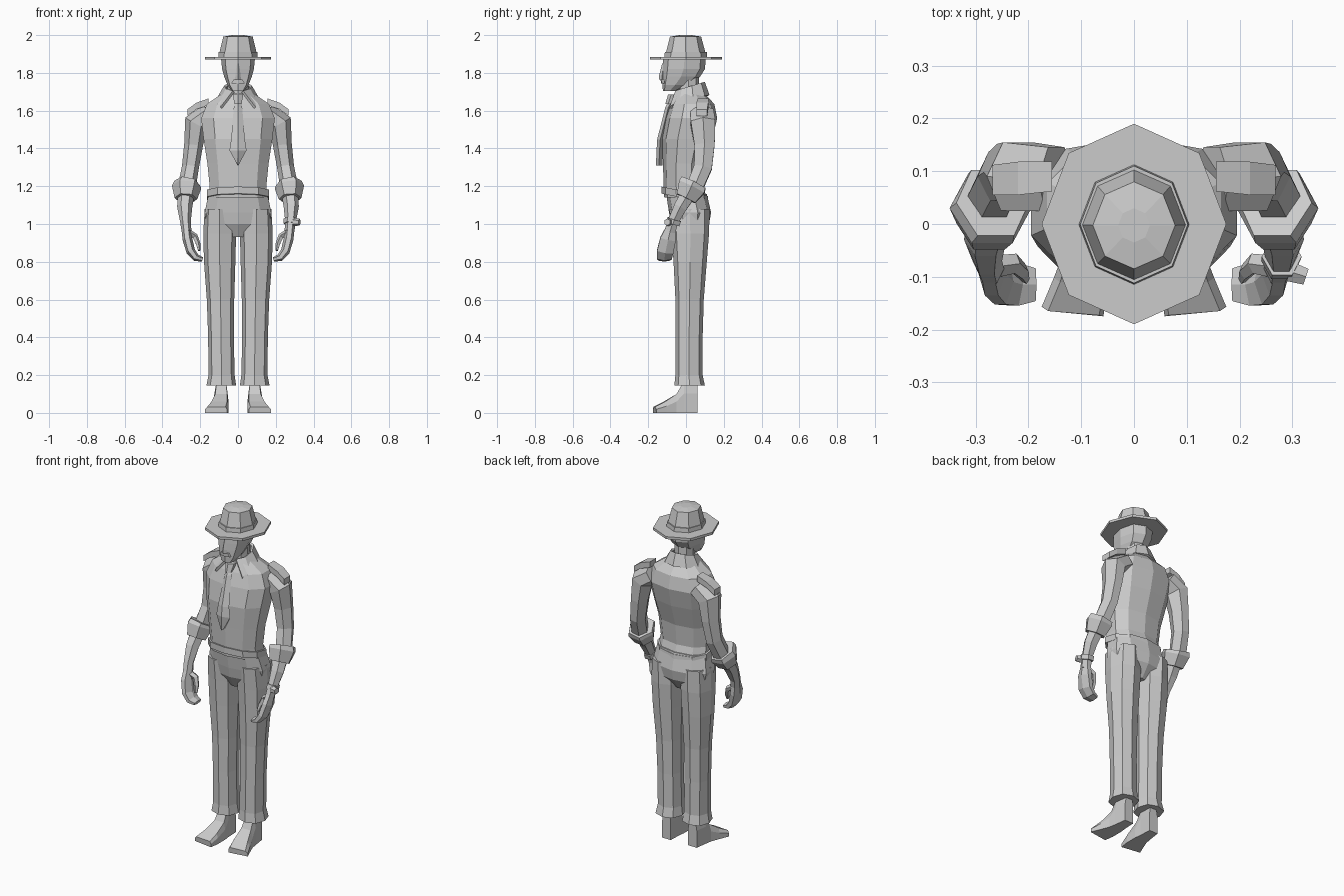
import bpy, bmesh, math
from mathutils import Vector

grey = bpy.data.materials.new("plain_grey")
grey.diffuse_color = (0.6, 0.6, 0.6, 1)


def loft(name, rings, sides=(1,), caps=True):
    """Skin a list of point rings; sides (1, -1) also makes the mirrored copy."""
    for s in sides:
        bm = bmesh.new()
        rows = [[bm.verts.new((s * p[0], p[1], p[2])) for p in r] for r in rings]
        n = len(rows[0])
        for a, b in zip(rows, rows[1:]):
            for i in range(n):
                j = (i + 1) % n
                bm.faces.new((a[i], a[j], b[j], b[i]))
        if caps:
            bm.faces.new(rows[0])
            bm.faces.new(rows[-1])
        bmesh.ops.recalc_face_normals(bm, faces=bm.faces)
        label = name if len(sides) == 1 else name + ("_left" if s > 0 else "_right")
        finish(label, bm)


def finish(name, bm):
    me = bpy.data.meshes.new(name)
    bm.to_mesh(me)
    bm.free()
    me.materials.append(grey)
    ob = bpy.data.objects.new(name, me)
    bpy.context.collection.objects.link(ob)
    return ob


def ring(z, hw, front, back, n=8, cx=0, tilt=0, p=1.0):
    """Level ring, first point at the front; p below 1 makes it boxier."""
    pw = lambda v: math.copysign(abs(v) ** p, v) if abs(v) > 1e-6 else 0
    mx = max(pw(math.sin(math.tau * i / n)) for i in range(n))
    pts = []
    for i in range(n):
        a = math.tau * i / n
        y = (front + back) / 2 - (back - front) / 2 * pw(math.cos(a))
        pts.append((cx + hw * pw(math.sin(a)) / mx, y, z + tilt * y))
    return pts


def limb(name, path, n=6, sides=(1, -1)):
    """Tube along (x, y, z, width radius, depth radius) points."""
    c = [Vector(q[:3]) for q in path]
    rings = []
    for i, q in enumerate(path):
        d = (c[min(i + 1, len(c) - 1)] - c[max(i - 1, 0)]).normalized()
        v = Vector((0, 1, 0))
        v = (v - d * v.dot(d)).normalized()
        u = v.cross(d)
        rings.append([c[i] + u * q[3] * math.cos(math.tau * k / n)
                      + v * q[4] * math.sin(math.tau * k / n) for k in range(n)])
    loft(name, rings, sides)


BOTH = (1, -1)

# Hat: brim, band and tapered crown with a slight dome
loft("hat_brim", [ring(1.87, .175, -.19, .19), ring(1.885, .175, -.19, .19)])
loft("hat_band", [ring(1.88, .105, -.115, .113), ring(1.91, .102, -.112, .11)])
loft("hat_crown", [ring(1.90, .1, -.108, .105), ring(1.992, .078, -.085, .08),
                   ring(2.0, .03, -.035, .03)])

# Head, nose, lip and neck
loft("head", [ring(1.705, .034, -.122, -.05, p=.7), ring(1.735, .055, -.125, .01, p=.7),
              ring(1.78, .073, -.127, .075, p=.8), ring(1.82, .084, -.125, .1, p=.8),
              ring(1.88, .09, -.12, .105, p=.8)])
loft("nose", [ring(1.765, .016, -.143, -.11, 4), ring(1.785, .014, -.143, -.11, 4),
              ring(1.85, .006, -.126, -.11, 4)])
loft("moustache", [ring(1.745, .035, -.132, -.11, 6), ring(1.765, .022, -.135, -.11, 6)])
loft("neck", [ring(1.62, .062, -.05, .085), ring(1.72, .055, -.045, .07),
              ring(1.82, .055, -.045, .068)])

# Jacket body and waistband
torso = [(1.14, .155, -.115, .11), (1.2, .15, -.118, .09), (1.32, .162, -.122, .1),
         (1.45, .182, -.128, .14), (1.56, .195, -.108, .165), (1.635, .165, -.082, .15),
         (1.69, .085, -.055, .1)]
loft("jacket", [ring(*t, n=10, p=.85) for t in torso])
loft("waistband", [ring(1.135, .163, -.13, .12, 10, 0, -.2, .85),
                   ring(1.172, .163, -.13, .115, 10, 0, -.2, .85)])

# Turned-down collar, open at the front with pointed tips
bm = bmesh.new()
rows = []
for i in range(9):
    a = math.radians(20 + 40 * i)
    s, k = math.sin(a), math.cos(a)
    tip = i in (0, 8)
    rows.append((bm.verts.new((.068 * s, .018 - .075 * k, 1.725 - .025 * k)),
                 bm.verts.new(((.26 if tip else .105) * s, .02 - (.11 if tip else .098) * k,
                               1.615 if tip else 1.665 - .015 * k))))
for (a, b), (c, d) in zip(rows, rows[1:]):
    bm.faces.new((a, b, d, c))
bmesh.ops.recalc_face_normals(bm, faces=bm.faces)
mod = finish("collar", bm).modifiers.new("thickness", "SOLIDIFY")
mod.thickness = .014
mod.offset = 0

# Necktie: knot and ridged blade
blade = [(1.66, .02, -.08), (1.62, .022, -.105), (1.45, .036, -.148),
         (1.39, .045, -.152), (1.31, .002, -.155)]
loft("necktie", [[(-w, y + .012, z), (0, y - .004, z), (w, y + .012, z), (0, y + .03, z)]
                 for z, w, y in blade])
loft("tie_knot", [ring(1.635, .018, -.11, -.05, 6), ring(1.685, .028, -.095, -.03, 6)])

# Sleeves, shoulder tabs and turned-up cuffs
limb("sleeve", [(.15, .085, 1.585, .055, .07), (.222, .09, 1.535, .064, .075),
                (.235, .098, 1.42, .05, .062), (.252, .09, 1.30, .045, .055),
                (.272, .045, 1.19, .048, .05)])
loft("shoulder_tab", [[(x, y0, z), (x, y1, z), (x, y1, z - .035), (x, y0, z - .035)]
                      for x, z, y0, y1 in ((.155, 1.665, .062, .118), (.22, 1.642, .055, .118),
                                           (.268, 1.607, .055, .112))], BOTH)
limb("cuff", [(.268, .04, 1.215, .07, .08), (.272, .03, 1.195, .078, .085),
              (.276, .0, 1.135, .06, .062)])

# Forearms, curled hands and thumbs
limb("forearm", [(.274, .02, 1.17, .045, .045), (.282, -.03, 1.09, .04, .04),
                 (.278, -.07, 1.01, .028, .032), (.272, -.085, .96, .026, .034)])
limb("hand", [(.275, -.08, .98, .024, .03), (.268, -.095, .92, .026, .048),
              (.25, -.11, .855, .024, .05), (.222, -.115, .822, .02, .046),
              (.188, -.115, .812, .012, .036)])
limb("thumb", [(.262, -.08, .955, .018, .022), (.228, -.075, .935, .016, .02),
               (.212, -.09, .895, .013, .017), (.205, -.105, .86, .007, .01)], n=5)

# Wristwatch on one arm
limb("watch_strap", [(.28, -.062, 1.025, .038, .042), (.278, -.07, 1.0, .037, .042)], sides=(1,))
limb("watch_dial", [(.295, -.09, 1.01, .022, .022), (.326, -.1, 1.01, .018, .018)], sides=(1,))

# Trousers: hips and legs with flared hems
loft("hips", [ring(.93, .06, -.04, .07, 10), ring(1.0, .165, -.078, .122, 10, p=.85),
              ring(1.06, .177, -.09, .133, 10, p=.85), ring(1.16, .155, -.105, .11, 10, p=.85)])
leg = [(1.08, .02, .176, -.088, .125), (.95, .01, .184, -.076, .122), (.8, .014, .18, -.066, .11),
       (.6, .02, .165, -.056, .094), (.4, .022, .158, -.055, .088), (.2, .018, .156, -.056, .088),
       (.145, .01, .167, -.062, .1)]
loft("trouser_leg", [ring(z, (b - a) / 2, f, k, 8, (a + b) / 2, 0, .85)
                     for z, a, b, f, k in leg], BOTH)

# Shoes: cross-sections from heel to splayed toe
shoe = [(.062, .058, .115, .17), (-.01, .055, .125, .17), (-.05, .05, .132, .1),
        (-.11, .05, .152, .06), (-.165, .058, .175, .032)]
loft("shoe", [[(a, y - .01 * (y < -.1), 0), (b, y + .008 * (y < -.1), 0),
               (b, y + .008 * (y < -.1), h * .6), (b - .012, y, h),
               (a + .008, y - .008 * (y < -.1), h), (a, y - .01 * (y < -.1), h * .6)]
              for y, a, b, h in shoe], BOTH)
